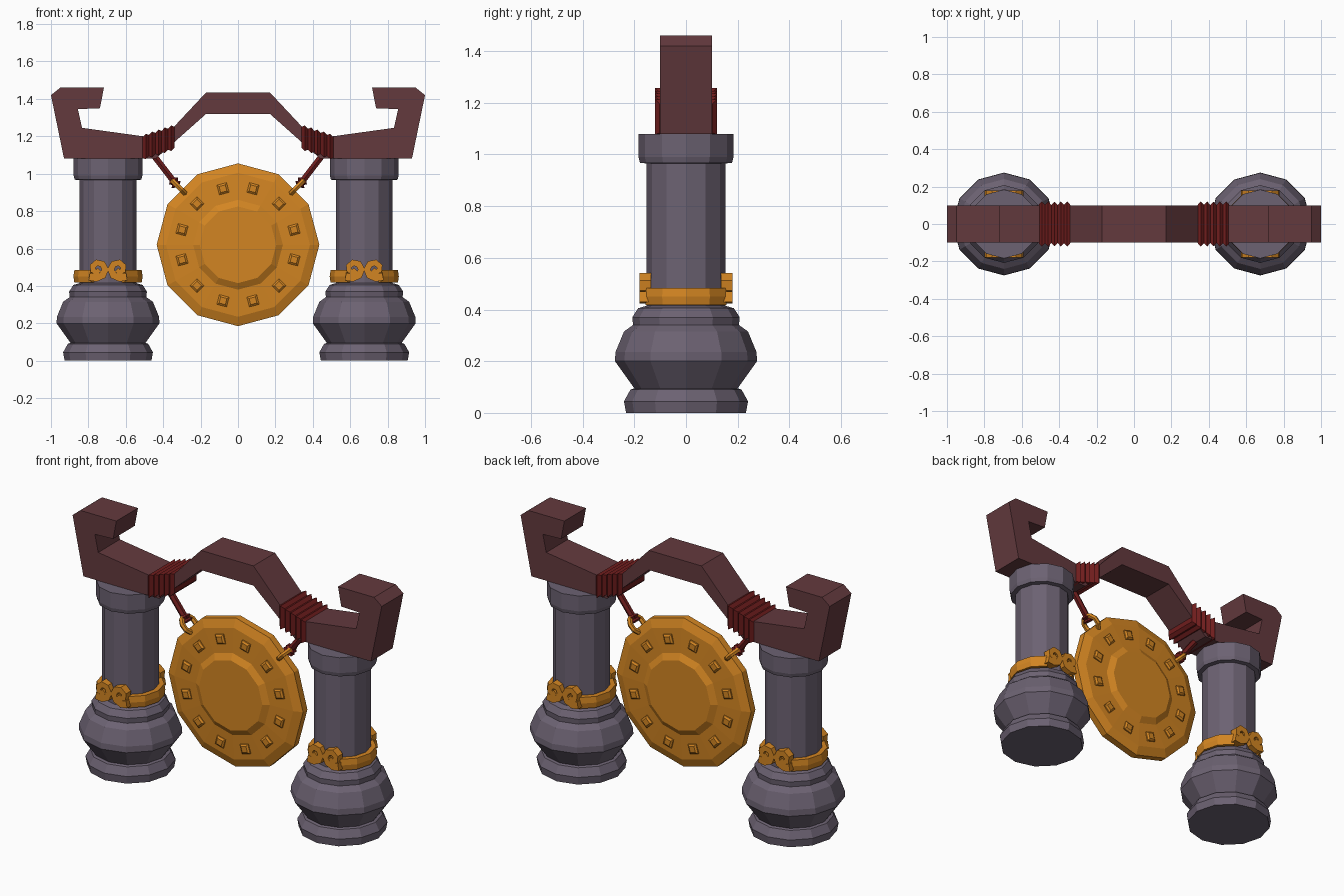
import bpy, bmesh, math
from mathutils import Matrix, Vector

if "Cube" in bpy.data.objects:
    bpy.data.objects.remove(bpy.data.objects["Cube"])


def material(name, rgb):
    m = bpy.data.materials.new(name)
    m.diffuse_color = (*rgb, 1)
    m.use_nodes = True
    m.node_tree.nodes["Principled BSDF"].inputs["Base Color"].default_value = m.diffuse_color
    return m


STONE = material("grey_stone", (0.150, 0.122, 0.168))
WOOD = material("dark_red_wood", (0.127, 0.042, 0.048))
GOLD = material("gold", (0.65, 0.235, 0.016))
ROPE = material("red_rope", (0.156, 0.012, 0.012))


def finish(name, bm, mat):
    bmesh.ops.recalc_face_normals(bm, faces=bm.faces)
    me = bpy.data.meshes.new(name)
    bm.to_mesh(me)
    bm.free()
    me.materials.append(mat)
    ob = bpy.data.objects.new(name, me)
    bpy.context.collection.objects.link(ob)
    return ob


def loft(bm, rings, closed=False):
    """Skin rings of equal point count; cap the ends unless closed."""
    vs = [[bm.verts.new(p) for p in r] for r in rings]
    n = len(vs[0])
    pairs = list(zip(vs, vs[1:])) + ([(vs[-1], vs[0])] if closed else [])
    for a, b in pairs:
        for i in range(n):
            j = (i + 1) % n
            bm.faces.new((a[i], a[j], b[j], b[i]))
    if not closed:
        bm.faces.new(vs[0])
        bm.faces.new(vs[-1])


def circle(r, h, n=12):
    return [Vector((r * math.cos(2 * math.pi * i / n), r * math.sin(2 * math.pi * i / n), h))
            for i in range(n)]


def ribbon(bm, path, half, y0, y1, tx):
    """Flat strip following an x-z path, thick along y."""
    rings = []
    for i, p in enumerate(path):
        a, b = path[max(i - 1, 0)], path[min(i + 1, len(path) - 1)]
        t = Vector((b[0] - a[0], b[1] - a[1])).normalized()
        w = half * (1 - 0.35 * i / len(path))
        o, q = (p[0] - t.y * w, p[1] + t.x * w), (p[0] + t.y * w, p[1] - t.x * w)
        rings.append([tx(o[0], y0, o[1]), tx(q[0], y0, q[1]),
                      tx(q[0], y1, q[1]), tx(o[0], y1, o[1])])
    loft(bm, rings)


# Pillars with gold clasps
PILLAR = [(.232, 0), (.24, .045), (.215, .09), (.2, .095), (.275, .2), (.273, .235),
          (.24, .315), (.205, .34), (.208, .37), (.185, .405), (.152, .415),
          (.152, .965), (.178, .968), (.184, .99), (.184, 1.08)]
CURL = [(.1, .45), (.062, .443), (.028, .457), (.015, .488), (.03, .517),
        (.06, .524), (.082, .505), (.08, .482), (.06, .474), (.046, .488)]
for side, cx in (("left", -.695), ("right", .675)):
    bm = bmesh.new()
    loft(bm, [circle(r, z) for r, z in PILLAR])
    ob = finish(side + "_pillar", bm, STONE)
    ob.location.x = cx

    bm = bmesh.new()
    for s in (-1, 1):
        rings = []
        for k in range(-2, 3):
            c, d = math.cos(math.radians(30 * k)), math.sin(math.radians(30 * k))
            rings.append([Vector((s * r * c, r * d, z)) for r, z in
                          ((.145, .418), (.18, .418), (.185, .45), (.18, .484), (.145, .484))])
        loft(bm, rings)
        for f in (-1, 1):
            ribbon(bm, CURL, .021, .135, .18, lambda x, y, z: Vector((s * x, f * y, z)))
    ob = finish(side + "_clasp", bm, GOLD)
    ob.location.x = cx

# Beam: mirrored outline, extruded through the depth in matching top/bottom stations
STATIONS = [  # top x, z, bottom x, z
    (-.717, 1.46, -.738, 1.35), (-.95, 1.46, -.856, 1.345), (-1, 1.42, -.856, 1.345),
    (-.93, 1.08, -.834, 1.245), (-.508, 1.08, -.508, 1.20),
    (-.44, 1.08, -.39, 1.20), (-.17, 1.32, -.17, 1.435)]
bm = bmesh.new()
STATIONS += [(-a, b, -c, d) for a, b, c, d in reversed(STATIONS)]
loft(bm, [[Vector((a, -.1, b)), Vector((a, .1, b)), Vector((c, .1, d)), Vector((c, -.1, d))]
          for a, b, c, d in STATIONS])
bmesh.ops.remove_doubles(bm, verts=bm.verts, dist=1e-5)
finish("beam", bm, WOOD)

for side, s in (("left", -1), ("right", 1)):
    # Ridged rope wrapping
    bm = bmesh.new()
    rings = []
    for i in range(11):
        t = i / 10
        x, z = s * (.51 - .17 * t), 1.14 + .055 * t
        y, h = (.12, .068) if i % 2 else (.102, .056)
        rings.append([Vector((x, -y, z - h)), Vector((x, y, z - h)),
                      Vector((x, y, z + h)), Vector((x, -y, z + h))])
    loft(bm, rings)
    finish(side + "_rope_wrap", bm, ROPE)

    # Hanging cord with flared knot
    a, b = Vector((s * .46, 0, 1.11)), Vector((s * .325, 0, .935))
    rot = (b - a).to_track_quat('Z', 'Y').to_matrix()
    length = (b - a).length
    bm = bmesh.new()
    loft(bm, [[a + rot @ p for p in circle(r, h * length, 6)] for r, h in
              ((.019, 0), (.019, .8), (.034, .85), (.022, .91), (.036, .96), (.02, 1))])
    finish(side + "_cord", bm, ROPE)

    # Gold link through the rim
    bm = bmesh.new()
    m = (Matrix.Translation((s * .315, 0, .927)) @ Matrix.Rotation(-s * math.pi / 4, 4, 'Y'))
    rings = []
    for i in range(10):
        u = 2 * math.pi * i / 10
        rings.append([m @ Vector(((.05 + p.x) * math.cos(u), (.05 + p.x) * math.sin(u), p.y))
                      for p in circle(.015, 0, 6)])
    loft(bm, rings, closed=True)
    finish(side + "_link", bm, GOLD)

# Gong disc, the same front and back
to_gong = Matrix.Translation((0, 0, .62)) @ Matrix.Rotation(math.pi / 2, 4, 'X')
HALF = [(.195, .068), (.225, .068), (.24, .048), (.385, .04), (.435, .02)]
HALF[0:2] = [(.205, .068)]
bm = bmesh.new()
loft(bm, [circle(r, h) for r, h in HALF + [(r, -h) for r, h in reversed(HALF)]])
bm.transform(to_gong)
finish("gong", bm, GOLD)

# Studs around both faces
bm = bmesh.new()
for f in (-1, 1):
    for k in range(12):
        m = to_gong @ Matrix.Rotation(math.radians(15 + 30 * k), 4, 'Z')
        loft(bm, [[m @ Vector((.31 + x * w, y * w, f * h)) for x, y in
                   ((-1, -1), (1, -1), (1, 1), (-1, 1))]
                  for w, h in ((.027, .035), (.027, .05), (.017, .058))])
finish("gong_studs", bm, GOLD)
